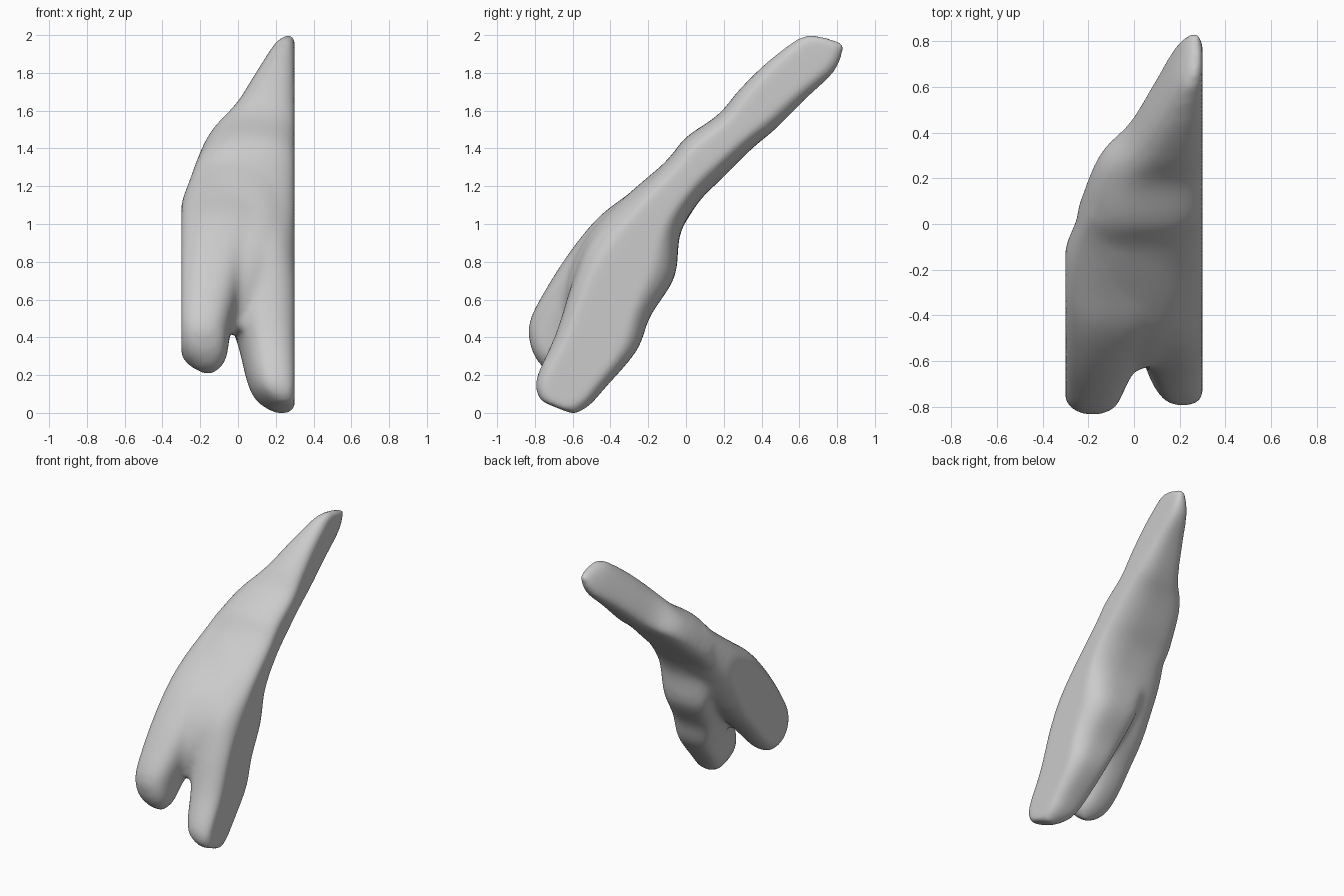
import bpy, bmesh, math
from mathutils import Vector

cube = bpy.data.objects.get("Cube")
if cube:
    bpy.data.objects.remove(cube, do_unlink=True)

SIDE = 0.3   # flat cut on both flanks
SEG = 32
STEPS = 4    # smooth sections between stations

# One station: front y, front z, back y, back z, left x, right x
long_column = [
    (-.77, .06, -.59, -.01, .19, .30),
    (-.80, .13, -.51, .04, .10, .32),
    (-.78, .22, -.43, .13, .05, .33),
    (-.69, .42, -.26, .33, .00, .33),
    (-.60, .70, -.19, .51, -.07, .33),
    (-.51, .92, -.06, .72, -.12, .32),
    (-.33, 1.11, -.03, .95, -.18, .32),
    (-.10, 1.34, .07, 1.12, -.25, .32),
    (.00, 1.46, .20, 1.25, -.22, .32),
    (.17, 1.58, .35, 1.40, -.15, .32),
    (.28, 1.71, .47, 1.50, -.03, .32),
    (.42, 1.85, .63, 1.66, .07, .32),
    (.57, 1.97, .78, 1.80, .16, .315),
    (.63, 2.0, .83, 1.90, .21, .31),
    (.70, 2.0, .84, 1.96, .25, .30),
]
short_column = [
    (-.77, .25, -.69, .20, -.20, -.11),
    (-.82, .34, -.60, .25, -.29, -.06),
    (-.83, .48, -.48, .36, -.33, -.04),
    (-.74, .66, -.35, .51, -.34, .01),
    (-.61, .86, -.22, .65, -.34, .08),
    (-.46, 1.04, -.11, .82, -.33, .16),
    (-.29, 1.17, -.02, .98, -.31, .2),
    (-.10, 1.32, .07, 1.12, -.26, .2),
    (.00, 1.42, .18, 1.26, -.21, .1),
]
# Web that fills the crotch between the two prongs
web = [
    (-.61, .45, -.47, .41, -.09, .08),
    (-.64, .64, -.40, .52, -.18, .12),
    (-.59, .82, -.27, .68, -.24, .20),
    (-.49, .98, -.14, .81, -.25, .26),
    (-.35, 1.12, -.05, .95, -.25, .28),
    (-.13, 1.31, .05, 1.12, -.20, .25),
]


def sp(value, power):
    return math.copysign(abs(value) ** power, value)


def smooth_stations(stations):
    """Catmull-Rom interpolation along a column."""
    pts = [stations[0], *stations, stations[-1]]
    out = []
    for a, b, c, d in zip(pts, pts[1:], pts[2:], pts[3:]):
        for k in range(STEPS):
            t = k / STEPS
            out.append([q + t / 2 * (r - p + t * (2 * p - 5 * q + 4 * r - s
                        + t * (3 * (q - r) + s - p)))
                        for p, q, r, s in zip(a, b, c, d)])
    return out + [stations[-1]]


def loft(bm, stations, lean):
    """Skin rounded slab sections; lean sets the left edge towards the back."""
    rings = []
    for fy, fz, by, bz, x0, x1 in smooth_stations(stations):
        front, back = Vector((0, fy, fz)), Vector((0, by, bz))
        mid, half = (front + back) / 2, (front - back) / 2
        ring = []
        for i in range(SEG):
            a = math.tau * i / SEG
            s, c = math.sin(a), math.cos(a)
            depth = sp(s, .75 if s > 0 else .9) - lean * min(c, 0) ** 2
            p = mid + half * depth
            p.x = (x0 + x1) / 2 + (x1 - x0) / 2 * sp(c, .75)
            ring.append(bm.verts.new(p))
        rings.append(ring)
    for lower, upper in zip(rings, rings[1:]):
        for i in range(SEG):
            j = (i + 1) % SEG
            bm.faces.new((lower[i], lower[j], upper[j], upper[i]))
    bm.faces.new(rings[0][::-1])
    bm.faces.new(rings[-1])


# Overlapping columns form the forked body
bm = bmesh.new()
loft(bm, long_column, .4)
loft(bm, short_column, .1)
loft(bm, web, 0)
bmesh.ops.recalc_face_normals(bm, faces=bm.faces)
mesh = bpy.data.meshes.new("forked_body")
bm.to_mesh(mesh)
bm.free()
body = bpy.data.objects.new("forked_body", mesh)
bpy.context.collection.objects.link(body)

# Fuse the columns
remesh = body.modifiers.new("fuse", "REMESH")
remesh.mode = "VOXEL"
remesh.voxel_size = .016
bpy.context.view_layer.update()
graph = bpy.context.evaluated_depsgraph_get()
body.data = bpy.data.meshes.new_from_object(body.evaluated_get(graph))
body.modifiers.clear()

# Flatten the flanks, soften everything, then seat on the ground
bm = bmesh.new()
bm.from_mesh(body.data)
for v in bm.verts:
    v.co.x = max(-SIDE, min(SIDE, v.co.x))
for _ in range(14):
    bmesh.ops.smooth_vert(bm, verts=bm.verts, factor=.5,
                          use_axis_x=True, use_axis_y=True, use_axis_z=True)
low = min(v.co.z for v in bm.verts)
bmesh.ops.translate(bm, verts=bm.verts, vec=(0, 0, -low))
bm.to_mesh(body.data)
bm.free()

# Plain grey surface
grey = bpy.data.materials.new("light_grey")
grey.use_nodes = True
colour = (.6, .6, .6, 1)
grey.diffuse_color = colour
grey.node_tree.nodes["Principled BSDF"].inputs["Base Color"].default_value = colour
body.data.materials.clear()
body.data.materials.append(grey)

bpy.ops.object.select_all(action="DESELECT")
body.select_set(True)
bpy.context.view_layer.objects.active = body
bpy.ops.object.shade_smooth_by_angle(angle=math.radians(60))
